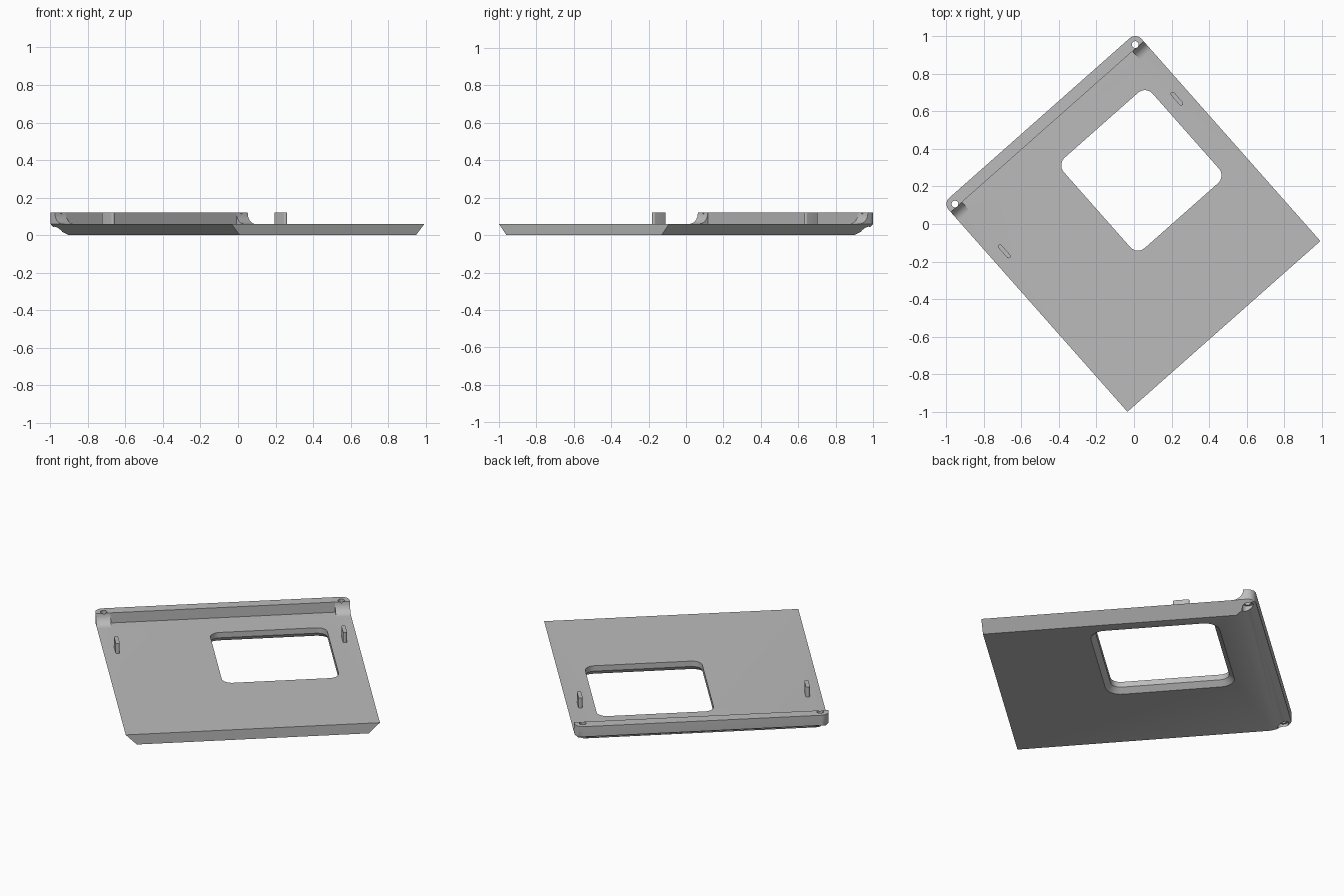
import bpy, bmesh, math
from mathutils import Matrix

if "Cube" in bpy.data.objects:
    bpy.data.objects.remove(bpy.data.objects["Cube"])

W, H = 1.372, 1.482          # panel width and depth in its own frame
T, TOP = 0.06, 0.12          # sheet thickness, lip height
LIP = 1.42                   # where the raised lip begins
PLACE = Matrix.Translation((-0.035, -1.0, 0)) @ Matrix.Rotation(math.radians(41.5), 4, 'Z')

grey = bpy.data.materials.new("plain_grey")
grey.diffuse_color = (0.5, 0.5, 0.5, 1)
grey.use_nodes = True
grey.node_tree.nodes["Principled BSDF"].inputs["Base Color"].default_value = grey.diffuse_color


def loft(name, loops):
    """Closed solid through matching loops of 3D points."""
    bm = bmesh.new()
    rings = [[bm.verts.new(p) for p in loop] for loop in loops]
    n = len(rings[0])
    for a, b in zip(rings, rings[1:]):
        for i in range(n):
            j = (i + 1) % n
            bm.faces.new((a[i], a[j], b[j], b[i]))
    bm.faces.new(rings[0])
    bm.faces.new(rings[-1])
    bmesh.ops.recalc_face_normals(bm, faces=bm.faces)
    mesh = bpy.data.meshes.new(name)
    bm.to_mesh(mesh)
    bm.free()
    ob = bpy.data.objects.new(name, mesh)
    bpy.context.collection.objects.link(ob)
    mesh.materials.append(grey)
    return ob


def along_u(name, profile, u0, u1):
    return loft(name, [[(u, v, z) for v, z in profile] for u in (u0, u1)])


def arc(cx, cy, r, a0, a1, n=8):
    angles = [math.radians(a0 + (a1 - a0) * i / n) for i in range(n + 1)]
    return [(cx + r * math.cos(a), cy + r * math.sin(a)) for a in angles]


def rounded(u0, v0, u1, v1, r):
    return (arc(u1 - r, v1 - r, r, 0, 90) + arc(u0 + r, v1 - r, r, 90, 180)
            + arc(u0 + r, v0 + r, r, 180, 270) + arc(u1 - r, v0 + r, r, 270, 360))


def at_z(pts, z):
    return [(x, y, z) for x, y in pts]


def boolean(target, tool, op):
    mod = target.modifiers.new("cut", 'BOOLEAN')
    mod.operation, mod.solver, mod.object = op, 'EXACT', tool
    bpy.context.view_layer.objects.active = target
    bpy.ops.object.modifier_apply(modifier=mod.name)
    bpy.data.objects.remove(tool)


# panel section with raised lip and chamfered underside at the back
panel = along_u("panel", [(0, 0), (H - 0.107, 0), (H + 0.02, 0.0712), (H + 0.02, TOP),
                          (LIP, TOP), (LIP, T), (0, T)], -0.02, W + 0.02)

# screw bosses with a concave ramp at both ends of the lip
ramp = [(LIP + 0.03, 0.04), (LIP + 0.03, TOP), (LIP, TOP)]
ramp += arc(LIP - 0.06, TOP, 0.06, -15, -90, 7) + [(LIP - 0.06, 0.04)]
for u0, u1 in ((-0.02, 0.08), (W - 0.08, W + 0.02)):
    boolean(panel, along_u("boss", ramp, u0, u1), 'UNION')

# outer envelope: rounded back corners, sides chamfered below
R = 0.045
outline = ([(0, -0.02), (W, -0.02)] + arc(W - R, H - R, R, 0, 90)
           + arc(R, H - R, R, 90, 180))


def pulled_in(d):
    return [(x + d if x < W / 2 else x - d, y) for x, y in outline]


boolean(panel, loft("envelope", [at_z(pulled_in(0.07), -0.01), at_z(outline, T),
                                 at_z(outline, TOP + 0.02)]), 'INTERSECT')

# window with a rounded lower rim
F = 0.028
steps = [(-0.01, F)] + [(F - F * math.cos(a), F - F * math.sin(a))
                        for a in (math.radians(15 * i) for i in range(7))]
steps += [(0.2, 0)]
win = []
for z, d in [(steps[0][0], F)] + [(F * math.sin(math.radians(15 * i)),
                                   F * (1 - math.cos(math.radians(90 - 15 * i))))
                                  for i in range(7)] + [(0.2, 0)]:
    win.append(at_z(rounded(0.592 - d, 0.592 - d, 1.223 + d, 1.235 + d, 0.055 + d), z))
boolean(panel, loft("window_cutter", win), 'DIFFERENCE')

# screw holes, wider from below
for u in (R, W - R):
    for r, z0, z1 in ((0.018, -0.05, 0.2), (0.03, -0.05, 0.06)):
        ring = arc(u, H - R, r, 0, 360, 24)[:-1]
        boolean(panel, loft("hole_cutter", [at_z(ring, z0), at_z(ring, z1)]), 'DIFFERENCE')

# upright locating tabs
parts = [panel]
for side, u in (("left", 0.075), ("right", 1.302)):
    foot = rounded(u - 0.011, 1.029, u + 0.011, 1.119, 0.0108)
    parts.append(loft(side + "_tab", [at_z(foot, T - 0.01), at_z(foot, TOP)]))

# place and shade
for ob in parts:
    ob.data.transform(PLACE)
    bpy.ops.object.select_all(action='DESELECT')
    ob.select_set(True)
    bpy.context.view_layer.objects.active = ob
    bpy.ops.object.shade_smooth_by_angle()
